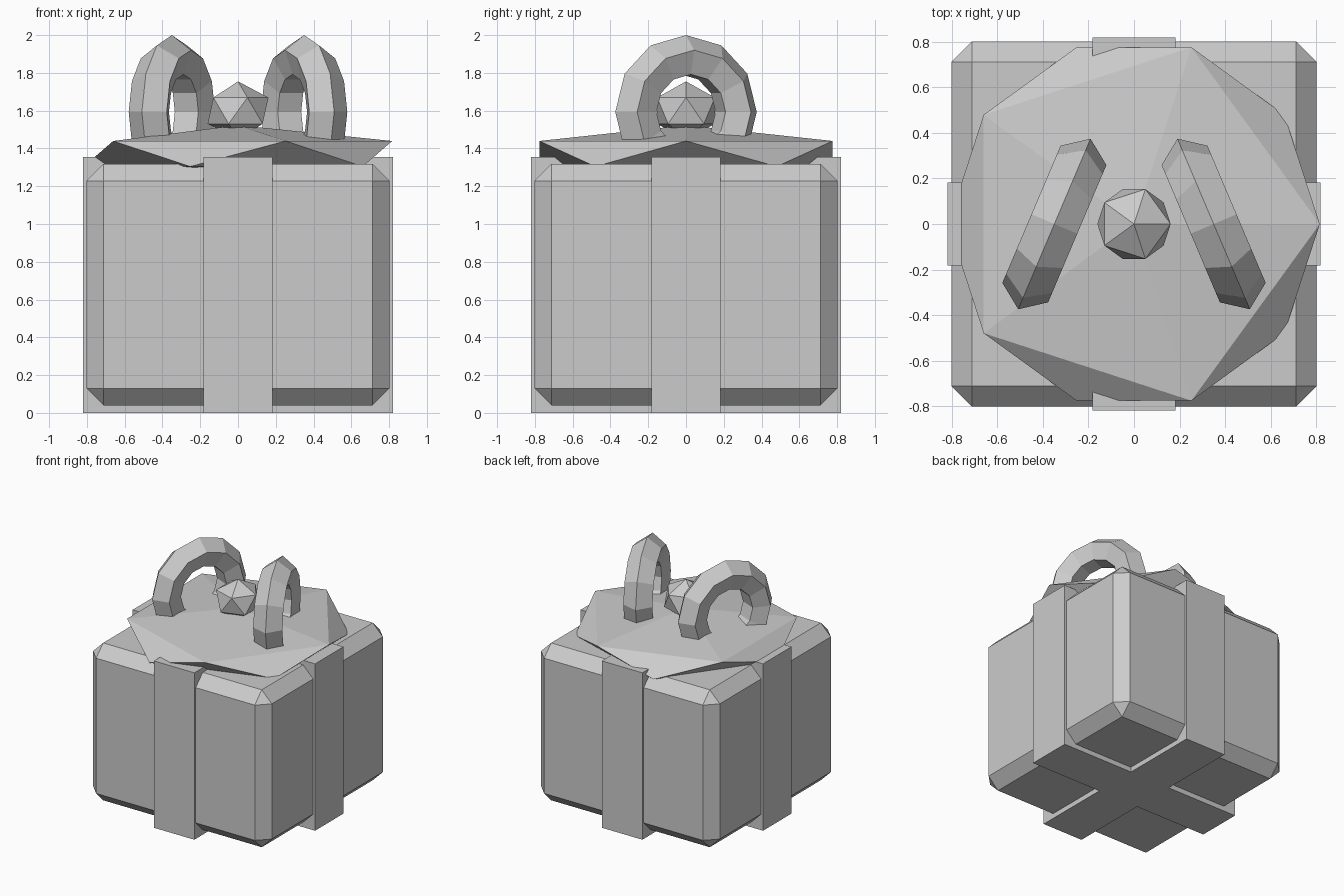
import bpy
from math import radians

if "Cube" in bpy.data.objects:
    bpy.data.objects.remove(bpy.data.objects["Cube"])


def box(name, size, z0, z1):
    bpy.ops.mesh.primitive_cube_add(size=1, location=(0, 0, (z0 + z1) / 2))
    ob = bpy.context.object
    ob.name = name
    ob.scale = (size[0], size[1], z1 - z0)
    bpy.ops.object.transform_apply(location=False, rotation=False, scale=True)
    return ob


def gem(name, radius, half_height, z):
    bpy.ops.mesh.primitive_ico_sphere_add(subdivisions=1, radius=1, location=(0, 0, z))
    ob = bpy.context.object
    ob.name = name
    ob.scale = (radius, radius, half_height)
    bpy.ops.object.transform_apply(location=False, rotation=False, scale=True)
    return ob


# Gift box with chamfered edges
gift = box("gift_box", (1.605, 1.605), 0.04, 1.318)
bevel = gift.modifiers.new("chamfer", "BEVEL")
bevel.width = 0.09
bevel.segments = 1

# Crossing ribbon bands
box("ribbon_front_back", (0.364, 1.64), 0, 1.355)
box("ribbon_left_right", (1.64, 0.364), 0, 1.355)

# Flattened faceted bow base and central knot
gem("bow_base", 0.913, 0.151, 1.372)
gem("bow_knot", 0.18, 0.155, 1.60)

# Two splayed bow loops, five-sided tube
for side, name in ((-1, "bow_loop_left"), (1, "bow_loop_right")):
    bpy.ops.mesh.primitive_torus_add(
        major_segments=12, minor_segments=5, major_radius=0.292, minor_radius=0.115,
        location=(side * 0.35, 0, 1.593),
        rotation=(radians(90), 0, radians(90 + side * 23)))
    bpy.context.object.name = name
